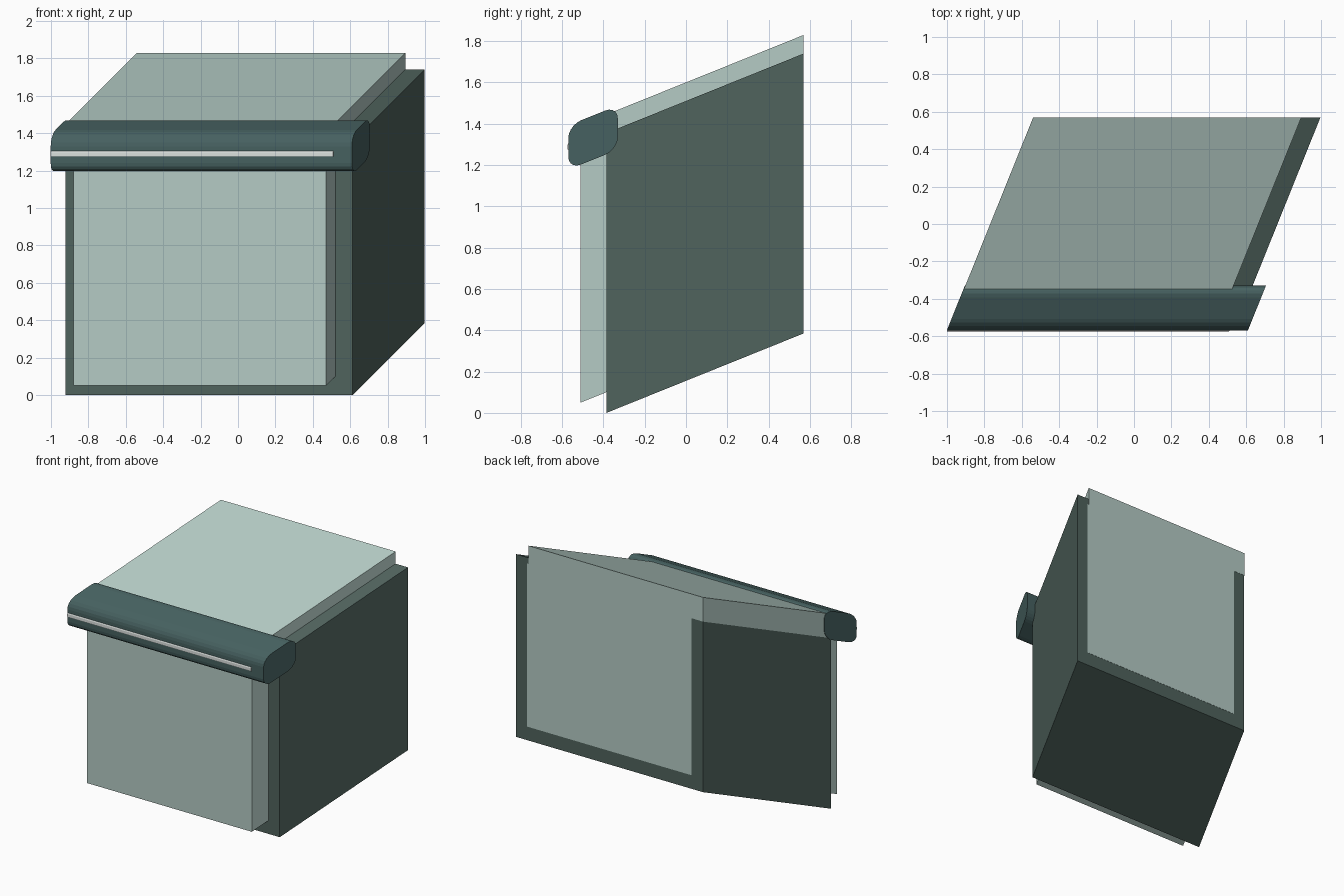
import bpy
import bmesh
import math

if "Cube" in bpy.data.objects:
    bpy.data.objects.remove(bpy.data.objects["Cube"])

SHEAR_X, SHEAR_Z = 0.403, 0.403   # the whole model leans right and up towards the back


def material(name, color):
    m = bpy.data.materials.new(name)
    m.diffuse_color = (*color, 1)
    m.use_nodes = True
    m.node_tree.nodes["Principled BSDF"].inputs["Base Color"].default_value = m.diffuse_color
    return m


dark = material("dark_green", (0.080, 0.125, 0.110))
teal = material("dark_teal", (0.062, 0.120, 0.118))
pale = material("pale_green", (0.46, 0.60, 0.56))
silver = material("silver", (0.72, 0.76, 0.74))


def prism(name, x0, x1, section, y_ref, mat):
    """Extrude a (y, z) section along x, then shear it about y_ref."""
    bm = bmesh.new()
    ends = []
    for x in (x0, x1):
        ends.append([bm.verts.new((x + SHEAR_X * (y - y_ref), y,
                                   z + SHEAR_Z * (y - y_ref)))
                     for y, z in section])
    a, b = ends
    n = len(section)
    bm.faces.new(a)
    bm.faces.new(b)
    for i in range(n):
        j = (i + 1) % n
        bm.faces.new((a[i], a[j], b[j], b[i]))
    bmesh.ops.recalc_face_normals(bm, faces=bm.faces)
    mesh = bpy.data.meshes.new(name)
    bm.to_mesh(mesh)
    bm.free()
    mesh.materials.append(mat)
    obj = bpy.data.objects.new(name, mesh)
    bpy.context.collection.objects.link(obj)
    return obj


def rect(y0, y1, z0, z1):
    return [(y0, z0), (y1, z0), (y1, z1), (y0, z1)]


def rounded(cy, cz, hy, hz, r, steps=5):
    pts = []
    for k, (sy, sz) in enumerate(((1, 1), (-1, 1), (-1, -1), (1, -1))):
        for i in range(steps + 1):
            t = math.radians(90 * (k + i / steps))
            pts.append((cy + sy * (hy - r) + r * math.cos(t),
                        cz + sz * (hz - r) + r * math.sin(t)))
    return pts


# Outer body
prism("body", -0.922, 0.612, rect(-0.385, 0.569, 0.0, 1.355), -0.385, dark)

# Inner block that stands proud of the front
prism("front_panel", -0.88, 0.47, rect(-0.51, 0.57, 0.05, 1.26), -0.51, pale)

# Top slab, flush with the body on the left
prism("top_panel", -0.924, 0.51, rect(-0.45, 0.57, 1.265, 1.445), -0.385, pale)

# Rounded bar along the front top edge
prism("front_bar", -1.0, 0.61, rounded(-0.45, 1.333, 0.12, 0.107, 0.062),
      -0.45, teal).location.x = 0.047

# Thin trim strip on the bar
prism("trim_strip", -0.998, 0.51, rounded(-0.55, 1.289, 0.024, 0.016, 0.007, 2),
      -0.57, silver)
